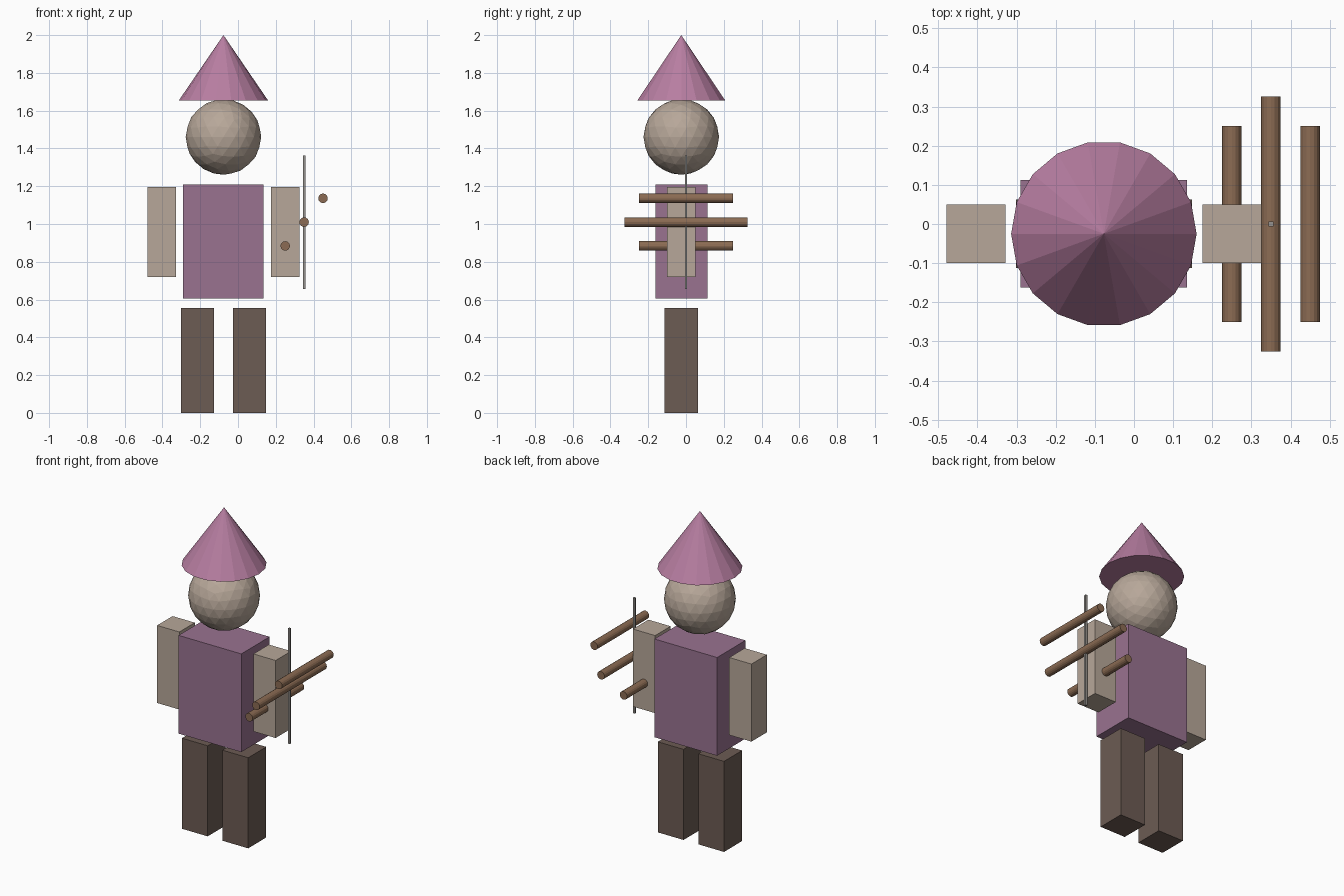
import bpy
from math import pi

if "Cube" in bpy.data.objects:
    bpy.data.objects.remove(bpy.data.objects["Cube"])


def material(name, rgb):
    m = bpy.data.materials.new(name)
    m.diffuse_color = [(c / 255) ** 2.2 for c in rgb] + [1]
    m.use_nodes = True
    m.node_tree.nodes["Principled BSDF"].inputs["Base Color"].default_value = m.diffuse_color
    return m


PURPLE = material("purple cloth", (152, 114, 143))
PINK = material("pink felt", (182, 125, 160))
SKIN = material("skin", (182, 166, 152))
DARK = material("dark cloth", (108, 92, 84))
WOOD = material("wood", (138, 107, 84))
CORD = material("cord", (150, 146, 142))


def finish(name, mat):
    ob = bpy.context.object
    ob.name = name
    ob.data.materials.append(mat)
    return ob


def box(name, mat, center, size):
    bpy.ops.mesh.primitive_cube_add(size=1, location=center)
    ob = finish(name, mat)
    ob.scale = size
    bpy.ops.object.transform_apply(location=False, rotation=False, scale=True)


def rod(name, x, z, length):
    bpy.ops.mesh.primitive_cylinder_add(vertices=16, radius=0.025, depth=length,
                                        location=(x, 0, z), rotation=(pi / 2, 0, 0))
    finish(name, WOOD)


CX, CY = -0.077, -0.025  # axis of the figure

# Body
box("torso", PURPLE, (CX, CY, 0.908), (0.426, 0.275, 0.603))
for side, label in ((-1, "left"), (1, "right")):
    box(label + "_leg", DARK, (CX + side * 0.1375, CY, 0.278), (0.175, 0.175, 0.556))
    box(label + "_arm", SKIN, (CX + side * 0.327, CY, 0.958), (0.151, 0.15, 0.476))

# Head and pointed hat (18 sides, one corner on the +x axis)
bpy.ops.mesh.primitive_ico_sphere_add(subdivisions=3, radius=0.2, location=(CX, CY, 1.461))
finish("head", SKIN)
bpy.ops.mesh.primitive_cone_add(vertices=18, radius1=0.237, radius2=0, depth=0.347,
                                location=(CX, CY, 1.8265), rotation=(0, 0, pi / 2))
finish("hat", PINK)

# Bow: three staggered rods and an upright cord
for i, length in ((-1, 0.5), (0, 0.652), (1, 0.5)):
    rod("bow_rod", 0.35 + i * 0.1, 1.01 + i * 0.126, length)
box("bow_cord", CORD, (0.35, 0, 1.009), (0.0126, 0.0126, 0.708))
